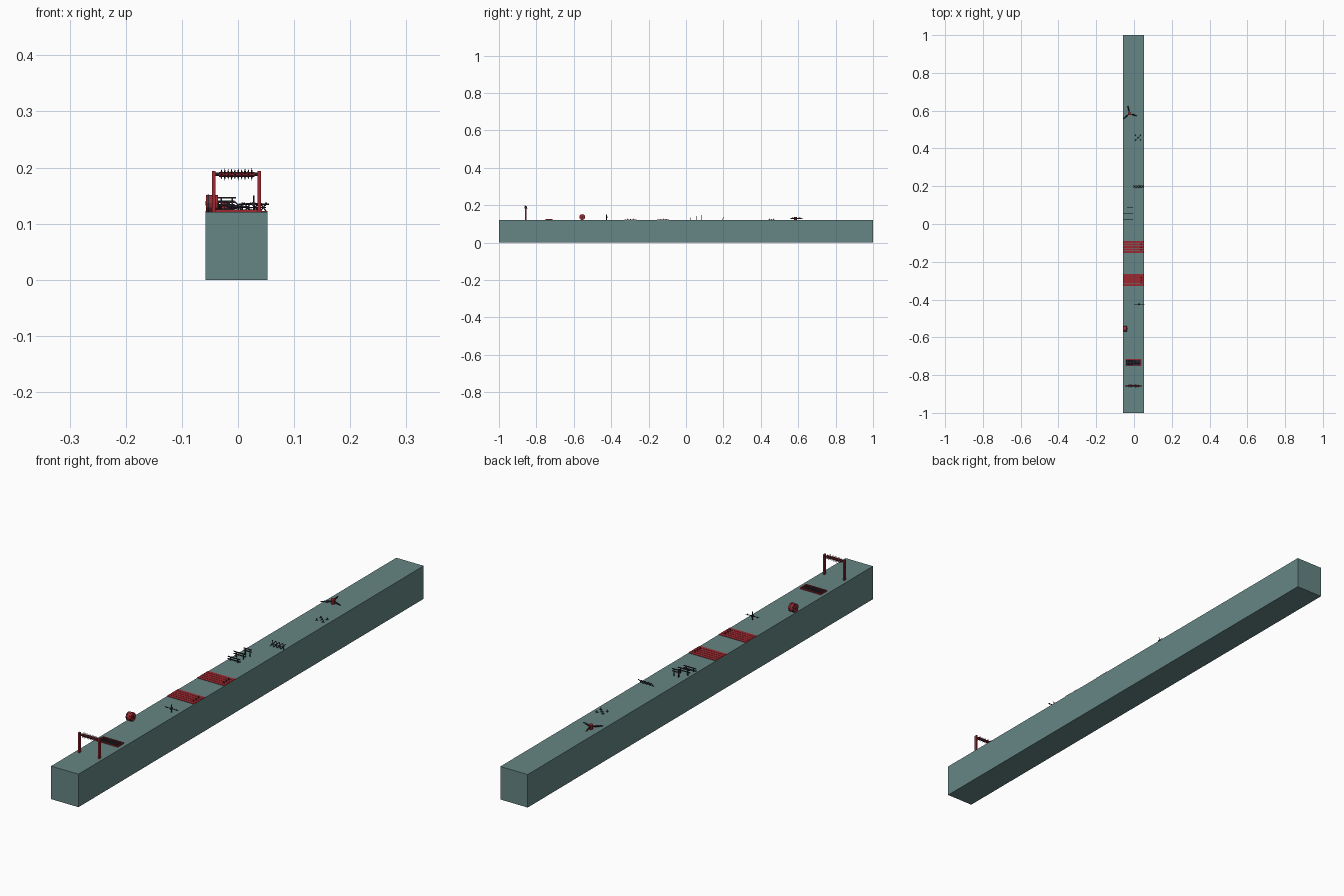
import bpy, bmesh, math
from mathutils import Vector, Matrix

if "Cube" in bpy.data.objects:
    bpy.data.objects.remove(bpy.data.objects["Cube"])

TOP = 0.121


def material(name, rgb):
    m = bpy.data.materials.new(name)
    m.diffuse_color = (*rgb, 1)
    m.use_nodes = True
    m.node_tree.nodes["Principled BSDF"].inputs["Base Color"].default_value = m.diffuse_color
    return m


TEAL = material("teal_stone", (0.13, 0.24, 0.23))
RED = material("red_paint", (0.34, 0.022, 0.03))
DARK = material("dark_iron", (0.025, 0.02, 0.03))


class Part:
    """Collects primitives into one named object."""

    def __init__(self, name, mat):
        self.name, self.mat, self.bm = name, mat, bmesh.new()

    def box(self, lo, hi):
        lo, hi = Vector(lo), Vector(hi)
        m = Matrix.Translation((lo + hi) / 2) @ Matrix.Diagonal((*(hi - lo), 1))
        bmesh.ops.create_cube(self.bm, size=1, matrix=m)

    def rod(self, a, b, r1, r2=None, sides=6):
        a, b = Vector(a), Vector(b)
        d = b - a
        m = Matrix.Translation((a + b) / 2) @ d.to_track_quat('Z', 'Y').to_matrix().to_4x4()
        bmesh.ops.create_cone(self.bm, cap_ends=True, segments=sides, radius1=r1,
                              radius2=r1 if r2 is None else r2, depth=d.length, matrix=m)

    def done(self):
        me = bpy.data.meshes.new(self.name)
        self.bm.to_mesh(me)
        self.bm.free()
        me.materials.append(self.mat)
        ob = bpy.data.objects.new(self.name, me)
        bpy.context.collection.objects.link(ob)
        return ob


def ring(n, phase=0.0):
    for i in range(n):
        t = phase + 2 * math.pi * i / n
        yield math.cos(t), math.sin(t)


# Long walkway
p = Part("walkway", TEAL)
p.box((-0.058, -1, 0), (0.053, 1, TOP))
p.done()

# Gate with overhead spiked roller
y = -0.857
p = Part("gate_posts", RED)
for x in (-0.043, 0.038):
    p.box((x - 0.003, y - 0.005, TOP), (x + 0.003, y + 0.005, 0.194))
p.done()
p = Part("gate_axle", DARK)
p.rod((-0.046, y, 0.188), (0.041, y, 0.188), 0.003, sides=8)
p.done()
p = Part("gate_roller", RED)
p.rod((-0.034, y, 0.188), (0.029, y, 0.188), 0.0045, sides=10)
p.done()
p = Part("gate_roller_spikes", DARK)
for i in range(10):
    x = -0.0295 + i * 0.006
    for c, s in ring(6, i % 2 * math.pi / 6):
        p.rod((x, y + c * 0.004, 0.188 + s * 0.004), (x, y + c * 0.011, 0.188 + s * 0.011),
              0.0018, 0, 4)
p.done()

# Framed floor grate
p = Part("grate_frame", RED)
for ya in (-0.752, -0.719):
    p.box((-0.046, ya, TOP), (0.039, ya + 0.004, 0.125))
for xa in (-0.046, 0.035):
    p.box((xa, -0.752, TOP), (xa + 0.004, -0.715, 0.125))
p.done()
p = Part("grate_bed", DARK)
p.box((-0.042, -0.748, TOP), (0.035, -0.719, 0.1225))
for i in range(10):
    for j in range(4):
        x, yy = -0.038 + i * 0.0077, -0.744 + j * 0.007
        p.rod((x, yy, 0.122), (x, yy, 0.127), 0.002, 0, 4)
p.done()

# Rolling drum at the left edge
p = Part("drum", RED)
p.rod((-0.057, -0.555, 0.1365), (-0.036, -0.555, 0.1365), 0.015, sides=12)
p.done()
p = Part("drum_bands", DARK)
for x in (-0.053, -0.042):
    p.rod((x - 0.001, -0.555, 0.1365), (x + 0.001, -0.555, 0.1365), 0.0157, sides=12)
p.rod((-0.058, -0.555, 0.1365), (-0.034, -0.555, 0.1365), 0.004, sides=8)
p.done()

# Upright turning cross
p = Part("turning_cross", DARK)
cx, y, cz = 0.028, -0.425, 0.135
p.rod((cx, y, TOP), (cx, y, 0.150), 0.0018)
p.rod((cx, y - 0.004, cz), (cx, y + 0.004, cz), 0.004, sides=8)
for s in (-1, 1):
    p.rod((cx, y, cz), (cx + s * 0.027, y, cz), 0.0018, 0.0012)
    p.rod((cx + s * 0.021, y, cz - 0.003), (cx + s * 0.021, y, cz + 0.003), 0.0012)
p.done()

# Two red slatted floor sections with latch studs
for n, yc in enumerate((-0.297, -0.122)):
    p = Part(f"floor_slats_{n + 1}", RED)
    for i in range(5):
        ya = yc - 0.0325 + i * 0.0132
        p.box((-0.058, ya, TOP - 0.001), (0.053, ya + 0.012, 0.1225))
    p.done()
    p = Part(f"floor_studs_{n + 1}", DARK)
    for i in range(3):
        p.rod((0.038, yc - 0.015 + i * 0.015, 0.122), (0.038, yc - 0.015 + i * 0.015, 0.129),
              0.003, 0, 6)
    p.done()

# Three low rail barricades
p = Part("barricades", DARK)
for y, top in ((0.022, 0.134), (0.055, 0.140), (0.085, 0.146)):
    x0, x1 = (-0.056, -0.006) if y < 0.08 else (-0.036, -0.004)
    for z in (top - 0.008, top):
        p.box((x0, y - 0.0015, z - 0.0013), (x1, y + 0.0015, z + 0.0013))
    for f in (0.2, 0.8):
        x = x0 + f * (x1 - x0)
        p.box((x - 0.0015, y - 0.0015, TOP), (x + 0.0015, y + 0.0015, top))
p.done()

# Row of crossed stakes joined by a wire
p = Part("crossed_stakes", DARK)
for i in range(4):
    x = 0.003 + i * 0.014
    for s in (-1, 1):
        p.rod((x - s * 0.006, 0.192, TOP), (x + s * 0.006, 0.204, 0.137), 0.0013)
p.rod((-0.002, 0.198, 0.129), (0.050, 0.198, 0.129), 0.0008)
p.done()

# Cluster of caltrops
p = Part("caltrops", DARK)
for dx, dy in ((0, 0), (1, 1), (1, -1), (-1, 1), (-1, -1)):
    c = Vector((0.021 + dx * 0.013, 0.457 + dy * 0.012, 0.1235))
    p.rod(c, c + Vector((0, 0, 0.007)), 0.0018, 0, 5)
    for u, v in ring(3, dx + dy):
        p.rod(c, c + Vector((u * 0.006, v * 0.006, -0.0022)), 0.0018, 0.0003, 5)
p.done()

# Three-armed sweeping blade
hub = Vector((-0.024, 0.585, 0.13))
p = Part("sweeper_hub", RED)
p.rod((hub.x, hub.y, TOP), (hub.x, hub.y, 0.137), 0.008, sides=10)
p.done()
p = Part("sweeper_arms", DARK)
for c, s in ring(3, math.radians(-18)):
    d = Vector((c, s, 0))
    p.rod(hub, hub + d * 0.034, 0.0025, sides=6)
    p.rod(hub + d * 0.016, hub + d * 0.042, 0.0042, 0.0015, 4)
p.done()
